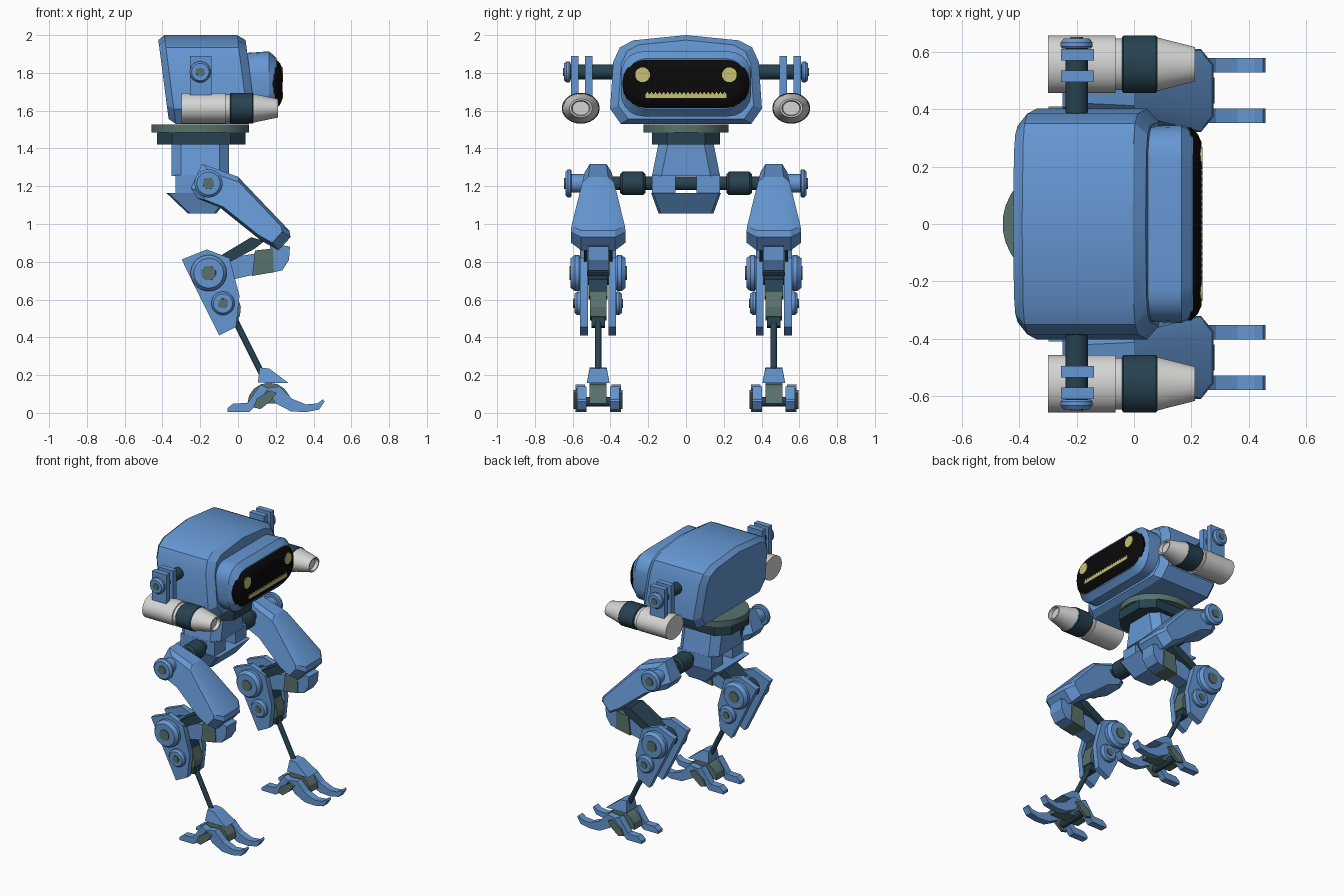
import bpy
import bmesh
from math import sin, cos, pi
from mathutils import Vector

cube = bpy.data.objects.get("Cube")
if cube:
    bpy.data.objects.remove(cube, do_unlink=True)


def material(name, r, g, b):
    m = bpy.data.materials.new(name)
    m.use_nodes = True
    m.diffuse_color = (r, g, b, 1)
    bsdf = next(n for n in m.node_tree.nodes if n.type == 'BSDF_PRINCIPLED')
    bsdf.inputs["Base Color"].default_value = (r, g, b, 1)
    return m


BLUE = material("armour blue", 0.13, 0.31, 0.65)
DARK = material("dark teal", 0.02, 0.055, 0.08)
GREY = material("green grey", 0.10, 0.17, 0.15)
WHITE = material("off white", 0.66, 0.66, 0.65)
BLACK = material("screen black", 0.003, 0.003, 0.003)
YELLOW = material("lamp yellow", 0.58, 0.54, 0.17)


def loft(name, rings, mat):
    """Skin a list of equal-length rings and cap both ends."""
    bm = bmesh.new()
    loops = [[bm.verts.new(p) for p in ring] for ring in rings]
    n = len(loops[0])
    for a, b in zip(loops, loops[1:]):
        for i in range(n):
            j = (i + 1) % n
            bm.faces.new((a[i], a[j], b[j], b[i]))
    bm.faces.new(loops[0])
    bm.faces.new(loops[-1])
    bmesh.ops.recalc_face_normals(bm, faces=bm.faces)
    mesh = bpy.data.meshes.new(name)
    bm.to_mesh(mesh)
    bm.free()
    mesh.materials.append(mat)
    mesh.shade_smooth()
    mesh.set_sharp_from_angle(angle=0.4)
    ob = bpy.data.objects.new(name, mesh)
    bpy.context.collection.objects.link(ob)
    return ob


def prism(name, profile, y0, y1, mat):
    """Extrude an x-z profile along y."""
    return loft(name, [[(x, y, z) for x, z in profile] for y in (y0, y1)], mat)


def turned(name, origin, axis, stations, mat, sides=24, squash=1.0):
    """Circles of radius r at distance t along an axis; squash flattens the second direction."""
    axis, origin = Vector(axis).normalized(), Vector(origin)
    u = Vector((0, 1, 0)) if abs(axis.y) < 0.9 else Vector((1, 0, 0))
    v = axis.cross(u).normalized()
    angles = [2 * pi * (i + 0.5) / sides for i in range(sides)]
    return loft(name, [[origin + axis * t + u * r * cos(a) + v * r * squash * sin(a)
                        for a in angles] for t, r in stations], mat)


def rod(name, a, b, r, mat, sides=16):
    d = Vector(b) - Vector(a)
    return turned(name, a, d, [(0, r), (d.length, r)], mat, sides)


def octagon(cx, hx, hy, z, c):
    """Chamfered rectangle lying flat."""
    pts = [(hx, hy - c), (hx - c, hy), (c - hx, hy), (-hx, hy - c),
           (-hx, c - hy), (c - hx, -hy), (hx - c, -hy), (hx, c - hy)]
    return [(cx + x, y, z) for x, y in pts]


def rounded(x, hy, hz, r, z, steps=5):
    """Rounded rectangle facing x."""
    ring = []
    for k, (sy, sz) in enumerate(((1, 1), (-1, 1), (-1, -1), (1, -1))):
        for i in range(steps + 1):
            a = pi / 2 * (k + i / steps)
            ring.append((x, sy * (hy - r) + r * cos(a), z + sz * (hz - r) + r * sin(a)))
    return ring


def hub(name, x, y, z, s, r, thick):
    """Round joint cap with a small pin in the middle."""
    turned(name, (x, y, z), (0, s, 0),
           [(0, r * .9), (thick * .2, r), (thick * .6, r), (thick, r * .82)], BLUE)
    turned(name + "_pin", (x, y, z), (0, s, 0), [(0, r * .45), (thick + .006, r * .4)], GREY, 12)


# Head shell, leaning forward towards the bottom
half = [(0, 2.0), (.28, 1.972), (.35, 1.935), (.385, 1.86), (.402, 1.61), (.345, 1.53)]
outline = half + [(-y, z) for y, z in reversed(half[1:])]


def head_ring(x, k):
    ring = []
    for y, z in outline:
        z = 1.76 + (z - 1.76) * k
        ring.append((x + .13 * (1.96 - z), y * k, z))
    return ring


loft("head_shell", [head_ring(-.42, .89), head_ring(-.385, 1), head_ring(0, 1),
                    head_ring(.042, .89)], BLUE)

# Snout, face screen, eyes and mouth
loft("snout", [rounded(.03, .34, .165, .11, 1.74), rounded(.165, .345, .172, .12, 1.742),
               rounded(.205, .325, .135, .12, 1.742)], BLUE)
loft("face_screen", [rounded(x, .336 - d, .132 - d, .122 - d, 1.742)
                     for x, d in ((.18, 0), (.2, 0), (.222, .022), (.235, .05))], BLACK)
for s, side in ((1, "left"), (-1, "right")):
    turned(side + "_eye", (.23, s * .23, 1.79), (1, 0, 0), [(0, .04), (.008, .04)], YELLOW, 12)
teeth = []
for i in range(41):
    y, top = -.215 + .43 * i / 40, 1.70 if i % 2 else 1.685
    teeth.append([(.231, y, 1.667), (.238, y, 1.667), (.238, y, top), (.231, y, top)])
loft("mouth", teeth, YELLOW)

# Turntable, waist and pelvis
turned("turntable", (-.2, 0, 1.485), (0, 0, 1), [(0, .225), (.042, .225)], GREY, 32, 1.15)
loft("turntable_base", [octagon(-.195, .235, .18, z, .08) for z in (1.42, 1.485)], DARK)
loft("waist", [octagon(-.2, .153, .145, 1.43, .05), octagon(-.2, .153, .18, 1.255, .05)], BLUE)
for s, side in ((1, "left"), (-1, "right")):
    prism(side + "_pelvis_block", [(-.33, 1.26), (-.06, 1.26), (-.06, 1.155), (-.33, 1.155)],
          s * .055, s * .18, BLUE)
loft("pelvis_skirt", [octagon(-.205, .175, .185, 1.165, .012),
                      octagon(-.19, .075, .145, 1.055, .012)], BLUE)
rod("hip_axle", (-.156, -.6, 1.215), (-.156, .6, 1.215), .036, DARK)


def thigh(name, s, yc):
    profile = [(-.25, 1.19), (-.19, 1.318), (0, 1.25), (.272, .965), (.278, .93),
               (.215, .86), (.125, .91), (-.1, 1.09), (-.215, 1.135)]
    cx, cz = .03, 1.09
    rings = []
    for side, k in ((-1, .82), (-.62, 1), (.62, 1), (1, .82)):
        ring = []
        for x, z in profile:
            w = .145 - .075 * max(0, min(1, (z - .95) / .37))
            ring.append((cx + (x - cx) * k, yc + side * w, cz + (z - cz) * k))
        rings.append(ring)
    loft(name, rings, BLUE)


def leg(side, s):
    yc = s * .465

    def slab(part, profile, w, mat, off=0):
        prism(f"{side}_{part}", profile, yc + s * off - w, yc + s * off + w, mat)

    # Hip and thigh
    turned(side + "_hip_collar", (-.156, s * .215, 1.215), (0, s, 0),
           [(0, .05), (.012, .063), (.12, .063), (.135, .05)], DARK, 16)
    thigh(side + "_thigh", s, yc)
    rod(side + "_hip_boss", (-.156, s * .5, 1.215), (-.156, s * .61, 1.215), .05, BLUE)
    hub(side + "_hip_cap", -.156, s * .605, 1.215, s, .075, .034)
    # Knee link running backwards under the thigh
    slab("knee_piston", [(-.13, .81), (.07, .93), (.14, .91), (.09, .87), (-.06, .79)], .075, DARK)
    slab("knee_block", [(.17, .90), (.275, .88), (.27, .81), (.235, .755), (.17, .74)], .055, BLUE)
    slab("knee_sleeve", [(.09, .86), (.185, .87), (.19, .745), (.075, .725)], .06, GREY)
    slab("knee_link", [(-.17, .80), (.1, .845), (.1, .735), (-.17, .675)], .05, BLUE)
    # Hock plates with their joints
    plate = [(-.298, .812), (-.165, .865), (-.045, .82), (.008, .62), (-.01, .455), (-.1, .41),
             (-.21, .63)]
    for end, name in ((1, "outer"), (-1, "inner")):
        slab(name + "_hock_plate", plate, .02, BLUE, end * .075)
        hub(f"{side}_{name}_hock_cap", -.155, yc + s * end * .09, .74, s * end, .096, .056)
        hub(f"{side}_{name}_shin_cap", -.08, yc + s * end * .09, .58, s * end, .062, .036)
    rod(side + "_hock_axle", (-.155, yc - .1, .74), (-.155, yc + .1, .74), .065, DARK)
    slab("hock_core", [(-.16, .74), (-.04, .74), (-.01, .62), (-.12, .60)], .05, DARK)
    slab("shin_clamp", [(-.13, .63), (-.01, .64), (.015, .56), (.01, .51), (-.06, .49)], .043, GREY)
    slab("shin_socket", [(-.06, .52), (.0, .53), (.005, .46), (-.035, .45)], .035, DARK)
    rod(side + "_shin_rod", (-.03, yc, .52), (.135, yc, .19), .017, DARK)
    # Ankle and foot
    loft(side + "_ankle_cowl", [[(x0, yc - w, z0), (x1, yc - w, z1), (x1, yc + w, z1),
                                 (x0, yc + w, z0)]
                                for x0, z0, x1, z1, w in ((.115, .24, .165, .235, .045),
                                                          (.105, .16, .268, .158, .06))], BLUE)
    arch = [(.165 + .115 * cos(pi * i / 8), .05 + .11 * sin(pi * i / 8)) for i in range(9)]
    slab("foot_arch", arch, .045, GREY)
    rod(side + "_foot_axle", (.13, yc - .1, .06), (.13, yc + .1, .06), .026, DARK, 12)
    front = [(.15, .13), (.22, .14), (.285, .075), (.36, .045), (.42, .05), (.45, .072),
             (.458, .06), (.43, .018), (.36, .004), (.28, .008), (.2, .05)]
    rear = [(-.055, .005), (-.055, .025), (-.025, .05), (.05, .052), (.12, .15), (.16, .13),
            (.1, .045), (.06, .005)]
    for end, name in ((1, "outer"), (-1, "inner")):
        slab(name + "_front_toe", front, .025, BLUE, end * .088)
        slab(name + "_rear_toe", rear, .025, BLUE, end * .095)
        slab(name + "_toe_hinge", [(.08, .03), (.1, .075), (.17, .12), (.205, .105), (.17, .06),
                                   (.12, .02)], .01, GREY, end * .12)


def arm(side, s):
    # Shoulder shaft, bracket and cap
    rod(side + "_shoulder_shaft", (-.2, s * .35, 1.805), (-.2, s * .625, 1.805), .04, DARK)
    for name, y0, y1 in (("inner", .495, .535), ("outer", .57, .61)):
        prism(f"{side}_{name}_bracket", [(-.255, 1.66), (-.255, 1.89), (-.14, 1.89), (-.14, 1.66)],
              s * y0, s * y1, BLUE)
    hub(side + "_shoulder_cap", -.2, s * .612, 1.805, s, .056, .034)
    # Cannon
    for name, stations, mat in (
            ("barrel", [(-.3, .1), (-.065, .1)], WHITE),
            ("neck", [(-.07, .09), (-.03, .09)], WHITE),
            ("band", [(-.042, .094), (-.036, .1), (.076, .1), (.082, .094)], DARK),
            ("nozzle", [(.08, .094), (.213, .06), (.213, .05), (.19, .045)], WHITE)):
        turned(f"{side}_cannon_{name}", (0, s * .557, 1.613), (1, 0, 0), stations, mat, 32, .82)


for s, side in ((1, "left"), (-1, "right")):
    leg(side, s)
    arm(side, s)
